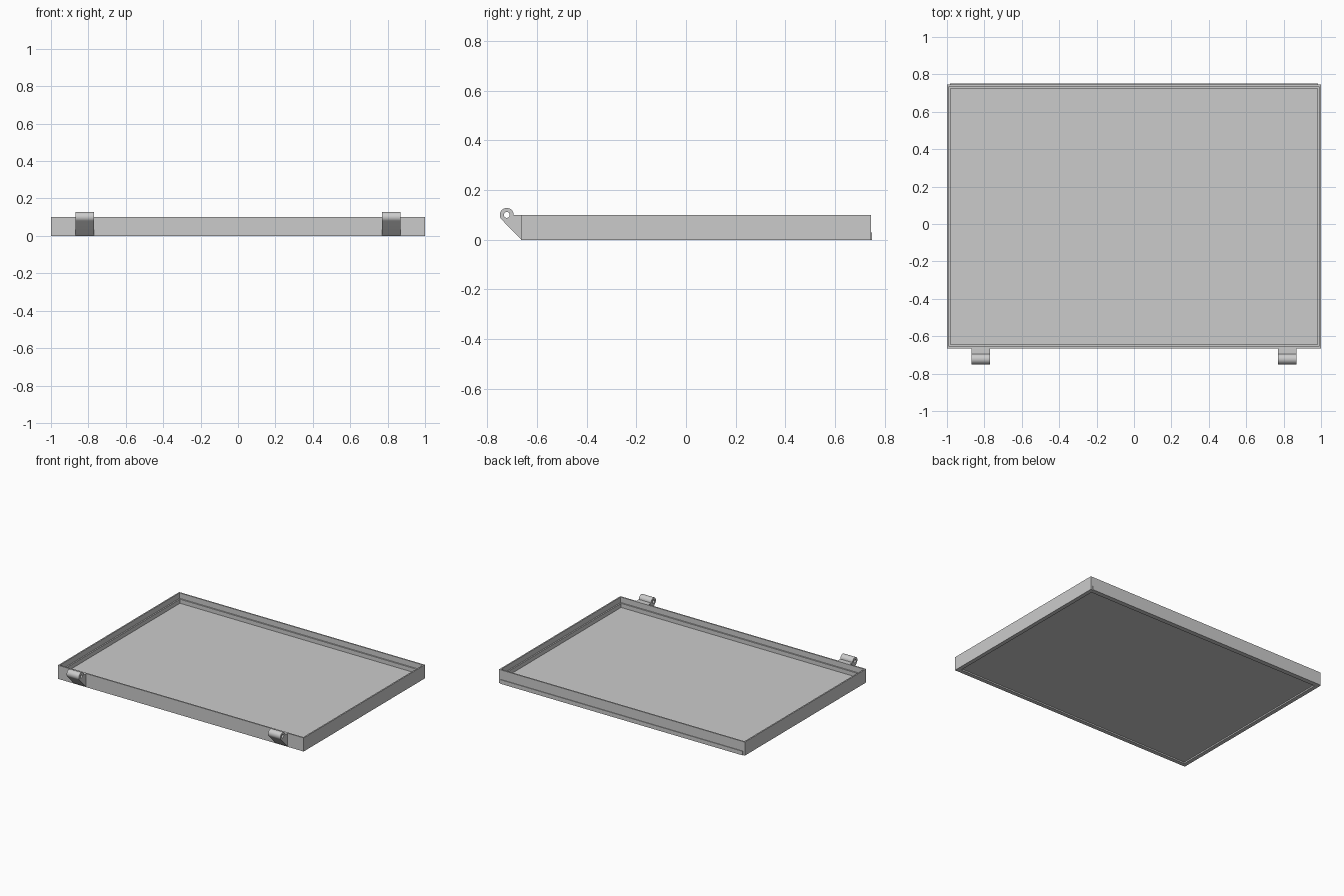
import bpy, bmesh, math
from mathutils import Matrix

cube = bpy.data.objects.get("Cube")
if cube:
    bpy.data.objects.remove(cube, do_unlink=True)

grey = bpy.data.materials.new("light grey")
grey.use_nodes = True
colour = (0.6, 0.6, 0.6, 1)
grey.diffuse_color = colour
grey.node_tree.nodes["Principled BSDF"].inputs["Base Color"].default_value = colour

X, FRONT, BACK, HEIGHT = 1.0, -0.665, 0.745, 0.1


def add_mesh(name, bm):
    bmesh.ops.recalc_face_normals(bm, faces=bm.faces)
    mesh = bpy.data.meshes.new(name)
    bm.to_mesh(mesh)
    bm.free()
    mesh.materials.append(grey)
    obj = bpy.data.objects.new(name, mesh)
    bpy.context.collection.objects.link(obj)
    return obj


# Tray: rectangular rings from the recessed underside, round the wall, to the floor
rings = [(0.03, 0.01), (0.03, 0), (0, 0), (0, HEIGHT), (0.01, HEIGHT),
         (0.01, 0.06), (0.02, 0.06), (0.02, 0.03)]
bm = bmesh.new()
loops = []
for inset, z in rings:
    x, y0, y1 = X - inset, FRONT + inset, BACK - inset
    loops.append([bm.verts.new((px, py, z)) for px, py in
                  ((-x, y0), (x, y0), (x, y1), (-x, y1))])
for a, b in zip(loops, loops[1:]):
    for i in range(4):
        j = (i + 1) % 4
        bm.faces.new((a[i], a[j], b[j], b[i]))
bm.faces.new(loops[0])
bm.faces.new(loops[-1])
add_mesh("tray", bm)

# Thin lip along the lower back edge
bm = bmesh.new()
bmesh.ops.create_cube(bm, size=1, matrix=Matrix.Translation((0, BACK + 0.001, 0.015))
                      @ Matrix.Diagonal((1.97, 0.008, 0.03, 1)))
add_mesh("back_lip", bm)


# Hinge knuckles: a drilled barrel blending into a sloped bracket
def arc(cy, cz, r, start, end, steps):
    angles = [math.radians(start + (end - start) * i / steps) for i in range(steps + 1)]
    return [(cy + r * math.cos(t), cz + r * math.sin(t)) for t in angles]


def add_hinge(name, cx):
    cy, cz = -0.722, HEIGHT
    outline = [(FRONT, 0.003)] + arc(cy, cz, 0.028, 225, 0, 30) + [(FRONT, HEIGHT)]
    hole = arc(cy, cz, 0.012, 0, 345, 23)
    curve = bpy.data.curves.new(name, "CURVE")
    curve.dimensions = "2D"
    curve.fill_mode = "BOTH"
    curve.extrude = 0.05
    for points in (outline, hole):
        spline = curve.splines.new("POLY")
        spline.points.add(len(points) - 1)
        for p, (u, v) in zip(spline.points, points):
            p.co = (u, v, 0, 1)
        spline.use_cyclic_u = True
    curve.materials.append(grey)
    obj = bpy.data.objects.new(name, curve)
    bpy.context.collection.objects.link(obj)
    obj.matrix_world = Matrix(((0, 0, 1, cx), (1, 0, 0, 0), (0, 1, 0, 0), (0, 0, 0, 1)))
    bpy.ops.object.select_all(action="DESELECT")
    obj.select_set(True)
    bpy.context.view_layer.objects.active = obj
    bpy.ops.object.convert(target="MESH")
    obj = bpy.context.view_layer.objects.active
    bm = bmesh.new()
    bm.from_mesh(obj.data)
    bmesh.ops.remove_doubles(bm, verts=bm.verts, dist=0.0001)
    bmesh.ops.recalc_face_normals(bm, faces=bm.faces)
    bm.to_mesh(obj.data)
    bm.free()
    bpy.ops.object.shade_smooth_by_angle(angle=math.radians(30))


add_hinge("left_hinge", 0.82)
add_hinge("right_hinge", -0.82)
